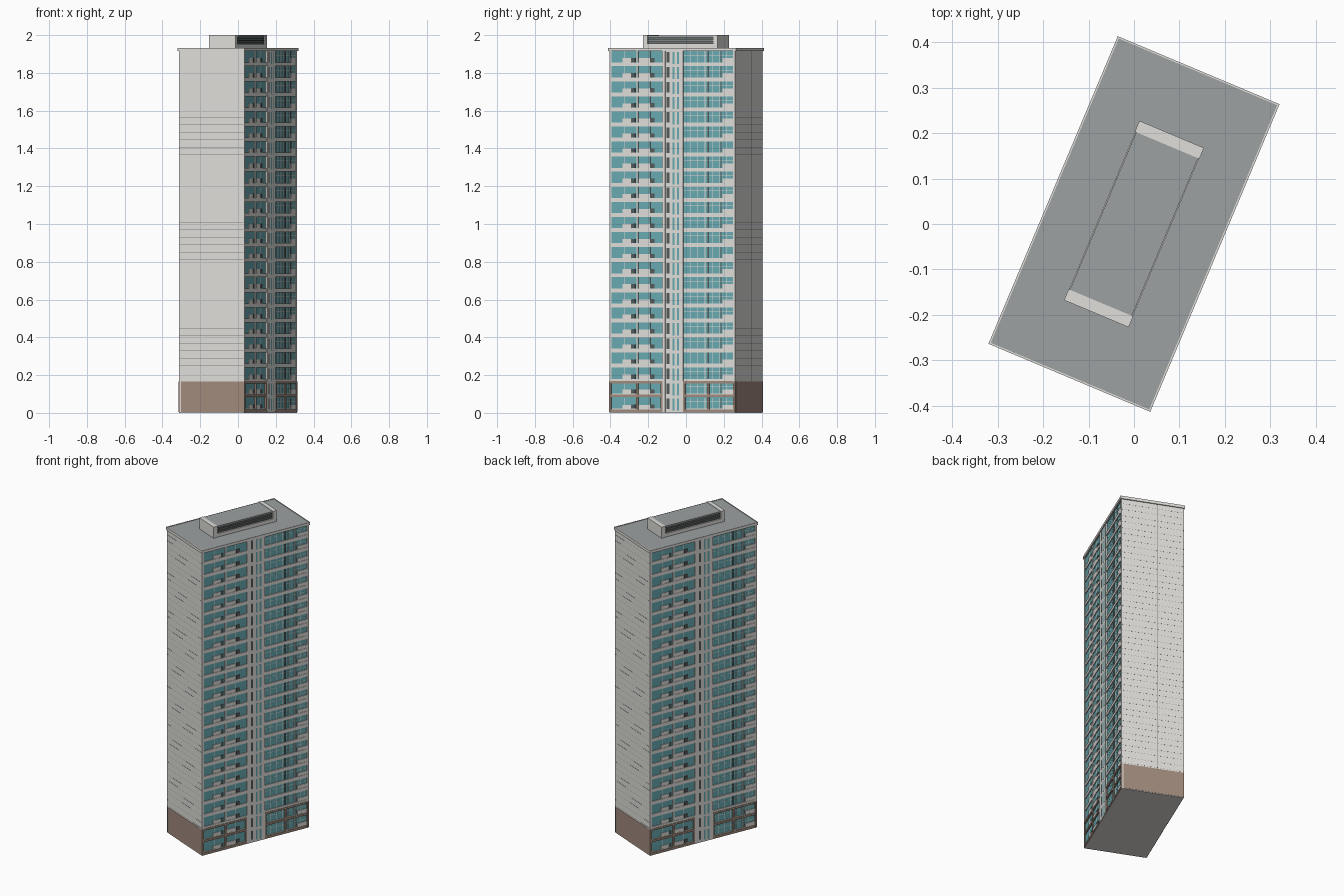
import bpy, bmesh, math

if "Cube" in bpy.data.objects:
    bpy.data.objects.remove(bpy.data.objects["Cube"])

FLOORS, TOP = 24, 1.915
H = TOP / FLOORS
ANGLE = math.radians(-22.8)          # the tower stands turned on its plot
HX, HY = 0.182, 0.361                # half size of the body


def lin(c):
    c /= 255
    return c / 12.92 if c <= 0.04045 else ((c + 0.055) / 1.055) ** 2.4


COLOURS = {"pale_concrete": (224, 223, 219), "brown_cladding": (162, 139, 125),
           "roof_grey": (156, 161, 161), "teal_glass": (104, 170, 177),
           "dark_grey": (84, 90, 90), "joint_grey": (132, 132, 129)}
MATS = {}
for n, c in COLOURS.items():
    MATS[n] = bpy.data.materials.new(n)
    MATS[n].diffuse_color = (*[lin(v) for v in c], 1)


class Part:
    """Collects boxes of one colour into one object."""

    def __init__(self, name, colour):
        self.name, self.colour, self.bm = name, colour, bmesh.new()

    def box(self, x0, x1, y0, y1, z0, z1, s=1):
        vs = [self.bm.verts.new((s * x, s * y, z))
              for z in (z0, z1) for x, y in ((x0, y0), (x1, y0), (x1, y1), (x0, y1))]
        for f in ((3, 2, 1, 0), (4, 5, 6, 7), (0, 1, 5, 4), (1, 2, 6, 5), (2, 3, 7, 6), (3, 0, 4, 7)):
            self.bm.faces.new([vs[i] for i in f])

    def both(self, *b):              # same box on the two opposite sides
        self.box(*b, s=1)
        self.box(*b, s=-1)

    def finish(self):
        me = bpy.data.meshes.new(self.name)
        self.bm.to_mesh(me)
        self.bm.free()
        me.materials.append(MATS[self.colour])
        ob = bpy.data.objects.new(self.name, me)
        ob.rotation_euler.z = ANGLE
        bpy.context.collection.objects.link(ob)


P = {n: Part(n, c) for n, c in (
    ("tower_glass_core", "teal_glass"), ("end_walls", "pale_concrete"),
    ("end_base_cladding", "brown_cladding"), ("end_wall_joints", "joint_grey"),
    ("floor_bands", "pale_concrete"), ("columns", "pale_concrete"),
    ("base_frame", "brown_cladding"), ("window_frames", "pale_concrete"),
    ("balcony_panels", "pale_concrete"), ("dark_vents", "dark_grey"),
    ("stair_walls", "pale_concrete"), ("stair_windows", "teal_glass"),
    ("roof_slab", "roof_grey"), ("roof_rim", "pale_concrete"), ("ground_slab", "pale_concrete"),
    ("plant_room_ends", "pale_concrete"), ("plant_room_roof", "roof_grey"),
    ("plant_room_core", "dark_grey"), ("plant_room_louvres", "joint_grey"))}

# Body: glazed block between two solid end walls
P["tower_glass_core"].box(-HX, HX, -HY + 0.008, HY - 0.008, 0.004, TOP)
P["ground_slab"].box(-0.186, 0.186, -HY, HY, 0, 0.004)
P["end_walls"].both(-0.187, 0.187, HY - 0.01, HY, 0.004, TOP)
P["end_base_cladding"].both(-0.183, 0.174, HY - 0.002, HY + 0.001, 0.004, 0.165)

# Fine panel joints on the end walls
for k in range(2, FLOORS):
    for dz in (0.012, 0.049):
        z = k * H + dz
        P["end_wall_joints"].both(-0.184, 0.184, HY - 0.001, HY + 0.0003, z, z + 0.0009)
P["end_wall_joints"].both(-0.032, -0.030, HY - 0.001, HY + 0.0004, 0.165, TOP)

# Long sides: window groups left and right of the stair strip
GROUPS = ((-0.35, -0.057, 4), (0.063, 0.35, 7))
for k in range(FLOORS):
    z, zt = k * H, (k + 1) * H
    for y0, y1, n in GROUPS:
        # floor band under the windows, brown edged on the two lowest floors
        if k < 2:
            P["base_frame"].both(HX, 0.189, y0, y1, z + 0.004, z + 0.017)
            P["floor_bands"].both(HX, 0.185, y0, y1, z + 0.017, z + 0.022)
        else:
            P["floor_bands"].both(HX, 0.187, y0, y1, z, z + 0.021)
        # window bars
        for i in range(1, n):
            y = y0 + (y1 - y0) * i / n
            P["window_frames"].both(HX, 0.1828, y - 0.0015, y + 0.0015, z + 0.02, zt)
    P["window_frames"].both(HX, 0.1826, 0.063, 0.35, z + 0.058, z + 0.0602)
    # solid balcony fronts
    for y0, y1 in ((-0.287, -0.235), (-0.195, -0.132), (0.286, 0.35)):
        P["balcony_panels"].both(HX, 0.1848, y0, y1, z + 0.018, z + 0.043)
    # dark service openings
    for y0, y1 in ((-0.230, -0.214), (-0.128, -0.104)):
        P["dark_vents"].both(HX, 0.1845, y0, y1, z + 0.021, z + 0.044)
    for y0, y1 in ((0.202, 0.210), (0.275, 0.281)):
        P["dark_vents"].both(HX, 0.1845, y0, y1, z + 0.021, zt)
    # stair strip windows, one set on each floor
    for y0, y1 in ((0.003, 0.014), (0.028, 0.039)):
        P["stair_windows"].both(0.185, 0.1885, y0, y1, z + 0.012, zt - 0.004)
    P["dark_vents"].both(0.185, 0.1885, -0.032, -0.016, z + 0.020, zt - 0.004)

# Stair strip and vertical piers over the full height
P["stair_walls"].both(HX, 0.188, -0.057, 0.063, 0.004, TOP)
for y0, y1 in ((-0.057, -0.040), (0.050, 0.063)):
    P["columns"].both(HX, 0.1895, y0, y1, 0.004, TOP)
for y0, y1 in ((-HY, -0.350), (0.350, HY), (-0.206, -0.196)):
    P["columns"].both(HX, 0.188, y0, y1, 0.165, TOP)

# Brown frame around the two lowest floors
for y in (-0.356, -0.201, -0.062, 0.068, 0.206, 0.356):
    P["base_frame"].both(HX, 0.1895, y - 0.006, y + 0.006, 0.004, 0.165)
for y0, y1, n in GROUPS:
    P["base_frame"].both(HX, 0.1893, y0, y1, 0.156, 0.168)

# Roof slab with a pale rim
P["roof_slab"].box(-0.190, 0.190, -0.364, 0.364, TOP, 1.930)
P["roof_rim"].both(0.189, 0.193, -0.367, 0.367, TOP, 1.933)
P["roof_rim"].both(-0.189, 0.189, 0.363, 0.367, TOP, 1.933)

# Plant room: pale ends, grey lid, dark louvred sides
P["plant_room_ends"].both(-0.077, 0.077, 0.188, 0.214, 1.93, 2.0)
P["plant_room_core"].box(-0.069, 0.069, -0.188, 0.188, 1.93, 1.992)
P["plant_room_roof"].box(-0.074, 0.074, -0.188, 0.188, 1.991, 1.998)
P["plant_room_ends"].both(0.06, 0.076, -0.188, 0.188, 1.93, 1.952)
for i in range(3):
    z = 1.960 + i * 0.010
    P["plant_room_louvres"].both(0.068, 0.073, -0.188, 0.188, z, z + 0.003)

for p in P.values():
    p.finish()

for m in bpy.data.materials:
    if m.users and not m.is_grease_pencil:
        m.use_nodes = True
        m.node_tree.nodes["Principled BSDF"].inputs["Base Color"].default_value = m.diffuse_color
